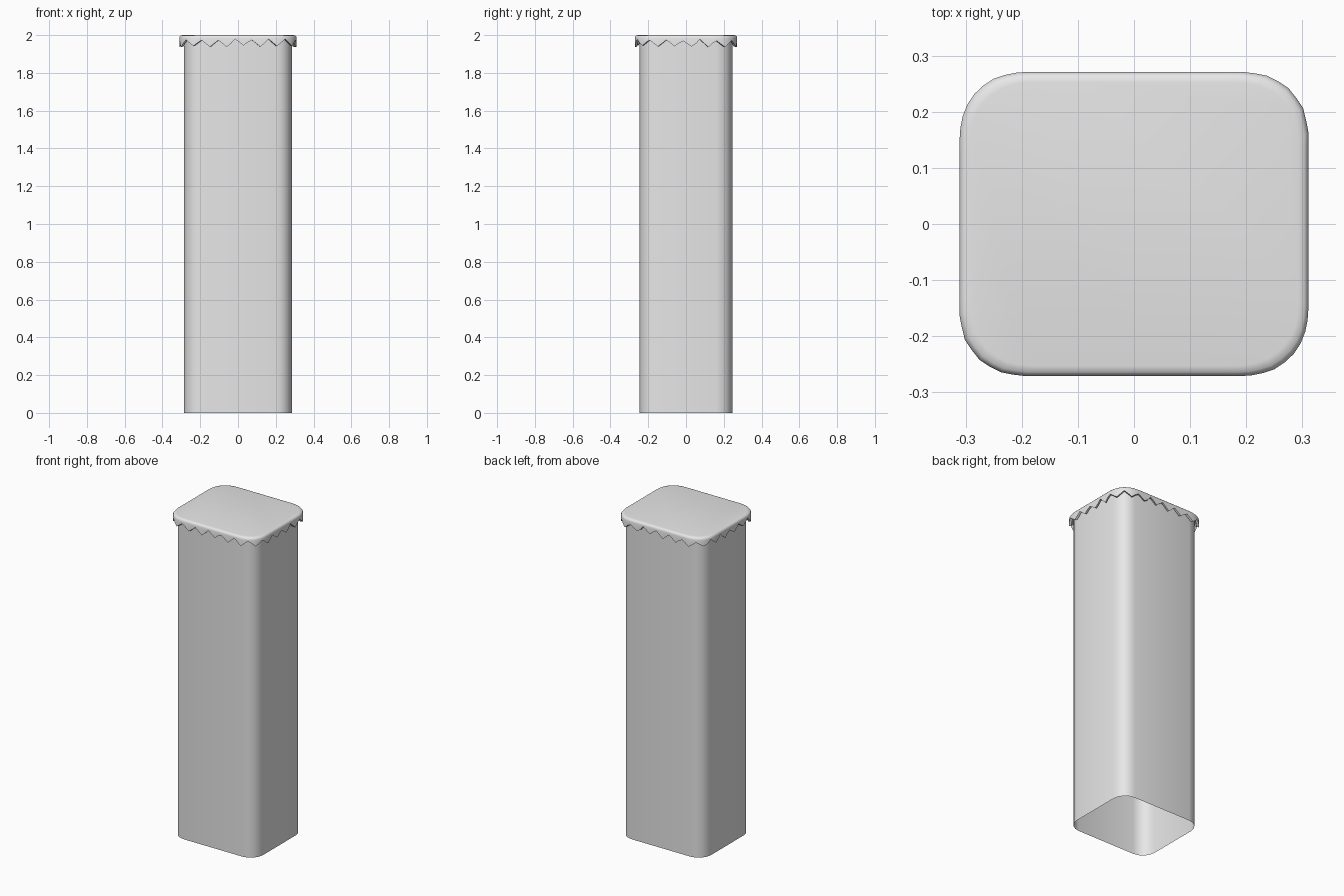
import bpy, bmesh, math, random
from mathutils import Vector

random.seed(4)
cube = bpy.data.objects.get("Cube")
if cube:
    bpy.data.objects.remove(cube, do_unlink=True)

grey = bpy.data.materials.new("plain_grey")
grey.use_nodes = True
grey.diffuse_color = (0.8, 0.8, 0.8, 1)
grey.node_tree.nodes["Principled BSDF"].inputs["Base Color"].default_value = (0.8, 0.8, 0.8, 1)


def outline(hx, hy, r, segs=4):
    """Rounded rectangle, counter-clockwise."""
    pts = []
    for k, (sx, sy) in enumerate([(1, 1), (-1, 1), (-1, -1), (1, -1)]):
        for i in range(segs + 1):
            a = math.pi / 2 * (k + i / segs)
            pts.append(Vector((sx * (hx - r) + r * math.cos(a),
                               sy * (hy - r) + r * math.sin(a))))
    return pts


def resample(pts, count):
    """Evenly spaced points along a closed outline."""
    pairs = list(zip(pts, pts[1:] + pts[:1]))
    step = sum((b - a).length for a, b in pairs) / count
    out, walked = [], 0.0
    for a, b in pairs:
        length = (b - a).length
        while len(out) < count and len(out) * step < walked + length:
            out.append(a.lerp(b, (len(out) * step - walked) / length))
        walked += length
    return out


def loft(name, rings, cap_first=False):
    """Joins rings of 3D points with quads."""
    bm = bmesh.new()
    loops = [[bm.verts.new(p) for p in ring] for ring in rings]
    n = len(loops[0])
    for lo, hi in zip(loops, loops[1:]):
        for i in range(n):
            j = (i + 1) % n
            bm.faces.new((lo[i], lo[j], hi[j], hi[i]))
    if cap_first:
        bm.faces.new(loops[0])
    bmesh.ops.recalc_face_normals(bm, faces=bm.faces)
    mesh = bpy.data.meshes.new(name)
    bm.to_mesh(mesh)
    bm.free()
    mesh.materials.append(grey)
    obj = bpy.data.objects.new(name, mesh)
    bpy.context.collection.objects.link(obj)
    bpy.ops.object.select_all(action="DESELECT")
    obj.select_set(True)
    bpy.context.view_layer.objects.active = obj
    bpy.ops.object.shade_smooth_by_angle(angle=math.radians(40))
    return obj


def level(pts, z):
    return [(p.x, p.y, z) for p in pts]


# Hollow column, open at the bottom
wall = outline(0.285, 0.245, 0.085)
loft("column", [level(wall, 0), level(wall, 1.985)])

# Lid with a rounded rim and a ragged, zigzag lower edge
TEETH = 24
COUNT = TEETH * 4
edge_z = []
for t in range(TEETH):
    notch = 1.974 + random.uniform(-0.008, 0.006)
    tip = 1.940 + random.uniform(-0.004, 0.006)
    middle = (notch + tip) / 2
    edge_z += [notch, middle, tip, middle]


def lid_outline(inset):
    full = resample(outline(0.311, 0.271, 0.108), COUNT)
    sx, sy = 1 - inset / 0.311, 1 - inset / 0.271
    return [Vector((p.x * sx, p.y * sy)) for p in full]


def ragged(pts, lift=0):
    return [(p.x, p.y, z + lift) for p, z in zip(pts, edge_z)]


loft("lid", [
    level(lid_outline(0.018), 2.0),
    level(lid_outline(0.007), 1.998),
    level(lid_outline(0.002), 1.992),
    level(lid_outline(0.0), 1.984),
    ragged(lid_outline(0.0)),
    ragged(lid_outline(0.012), 0.002),
    level(lid_outline(0.012), 1.986),
    level(lid_outline(0.03), 1.986),
], cap_first=True)
